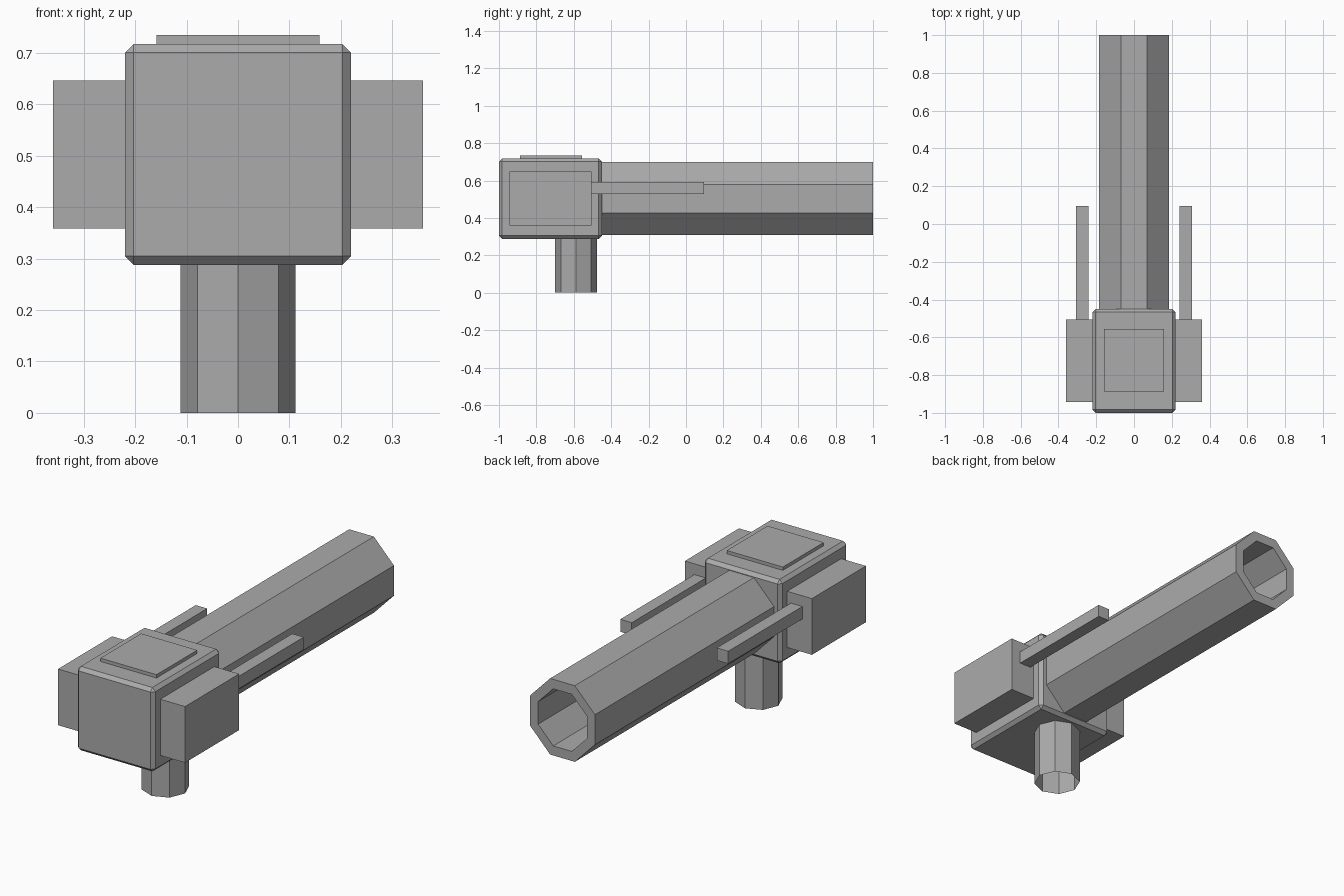
import bpy, bmesh

if "Cube" in bpy.data.objects:
    bpy.data.objects.remove(bpy.data.objects["Cube"])

# Mid-dark grey used on every part
grey = bpy.data.materials.new("dark_grey")
grey.diffuse_color = (0.41, 0.41, 0.41, 1)
grey.use_nodes = True
grey.node_tree.nodes["Principled BSDF"].inputs["Base Color"].default_value = grey.diffuse_color


def new_object(name, bm):
    bmesh.ops.recalc_face_normals(bm, faces=bm.faces)
    mesh = bpy.data.meshes.new(name)
    bm.to_mesh(mesh)
    bm.free()
    mesh.materials.append(grey)
    obj = bpy.data.objects.new(name, mesh)
    bpy.context.collection.objects.link(obj)
    return obj


def box(name, x, y, z, bevel=0):
    """Box from (min, max) ranges, with an optional chamfer on all edges."""
    bm = bmesh.new()
    bmesh.ops.create_cube(bm, size=1)
    for v in bm.verts:
        v.co = [lo + (c + 0.5) * (hi - lo) for c, (lo, hi) in zip(v.co, (x, y, z))]
    obj = new_object(name, bm)
    if bevel:
        mod = obj.modifiers.new("chamfer", 'BEVEL')
        mod.width = bevel
        mod.segments = 1
    return obj


# Chamfered main body and raised top panel
box("body", (-0.22, 0.22), (-1.0, -0.45), (0.288, 0.718), bevel=0.017)
box("top_panel", (-0.159, 0.159), (-0.887, -0.557), (0.71, 0.735))

# Side housings and the guide rods in front of them
for side, s in (("left", -1), ("right", 1)):
    box(side + "_housing", sorted((s * 0.215, s * 0.36)), (-0.943, -0.505), (0.359, 0.647))
    box(side + "_rod", sorted((s * 0.241, s * 0.306)), (-0.505, 0.095), (0.528, 0.592))

# Hollow eight-sided barrel: outer and inner loops at both ends, bridged into a tube
quarter = [(0.184, 0.077), (0.07, 0.195)]
half = quarter + [(-x, z) for x, z in reversed(quarter)]
profile = half + [(-x, -z) for x, z in half]
bm = bmesh.new()
loops = [[bm.verts.new((x * k, y, 0.503 + z * k)) for x, z in profile]
         for k, y in ((1, -0.455), (1, 1.0), (0.75, 1.0), (0.75, -0.455))]
for a, b in zip(loops, loops[1:] + loops[:1]):
    for i in range(8):
        j = (i + 1) % 8
        bm.faces.new((a[i], a[j], b[j], b[i]))
new_object("barrel", bm)

# Open-ended eight-sided grip
bpy.ops.mesh.primitive_cylinder_add(vertices=8, radius=0.112, depth=0.29,
                                    end_fill_type='NOTHING',
                                    location=(0, -0.588, 0.145))
grip = bpy.context.object
grip.name = "grip"
grip.data.materials.append(grey)
